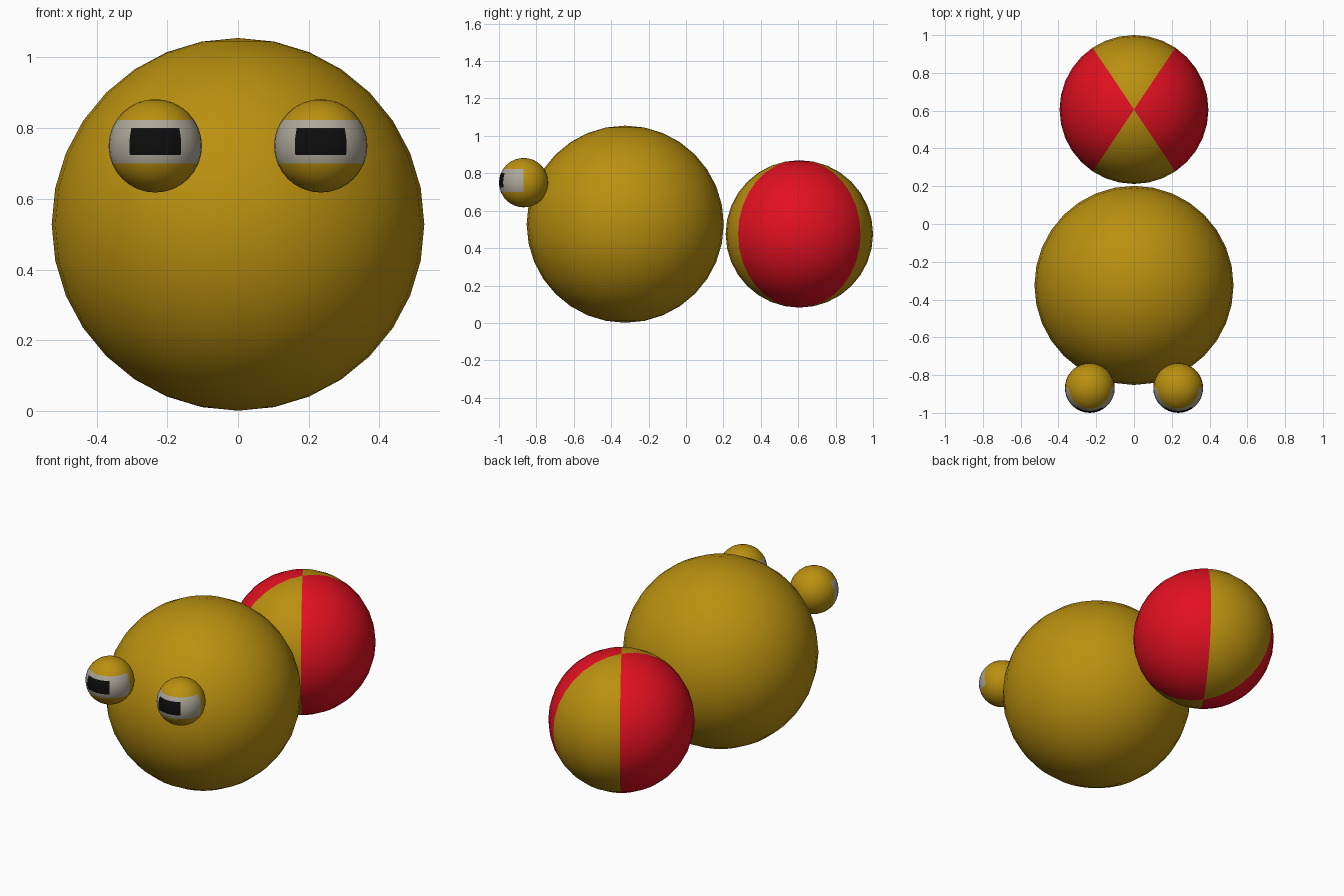
import bpy
from math import atan2, asin, degrees

if "Cube" in bpy.data.objects:
    bpy.data.objects.remove(bpy.data.objects["Cube"])


def material(name, rgb):
    m = bpy.data.materials.new(name)
    m.diffuse_color = (*rgb, 1)
    m.use_nodes = True
    m.node_tree.nodes["Principled BSDF"].inputs["Base Color"].default_value = m.diffuse_color
    return m


gold = material("gold", (0.49, 0.28, 0.005))
red = material("red", (0.76, 0.005, 0.015))
white = material("eye_white", (0.42, 0.39, 0.32))
black = material("black", (0.004, 0.004, 0.004))


def ball(name, center, radius, mats, paint=None):
    """Smooth sphere; paint(azimuth from front, elevation, azimuth from x axis) picks a material."""
    bpy.ops.mesh.primitive_uv_sphere_add(segments=32, ring_count=16, radius=radius, location=center)
    ob = bpy.context.object
    ob.name = name
    for m in mats:
        ob.data.materials.append(m)
    for f in ob.data.polygons:
        f.use_smooth = True
        if paint:
            x, y, z = f.center
            from_front = abs(degrees(atan2(x, -y)))
            from_side = degrees(atan2(abs(y), abs(x)))
            elevation = degrees(asin(z / f.center.length))
            f.material_index = paint(from_front, elevation, from_side)
    return ob


# red side panels reach five segments either side of the x axis
def paint_stripes(front, elev, side):
    return 1 if side < 56.25 else 0


# white band over the front half, black pupil within it
def paint_eye(front, elev, side):
    if front < 33.75 and -11.25 < elev < 22.5:
        return 2
    if front < 90 and -22.5 < elev < 33.75:
        return 1
    return 0


# head
ball("head", (0, -0.325, 0.528), 0.527, [gold])

# striped rear body
ball("rear_body", (0, 0.606, 0.476), 0.394, [gold, red], paint_stripes)

# eyes
for side, sx in (("left", -1), ("right", 1)):
    ball(side + "_eye", (sx * 0.234, -0.868, 0.75), 0.132, [gold, white, black], paint_eye)
